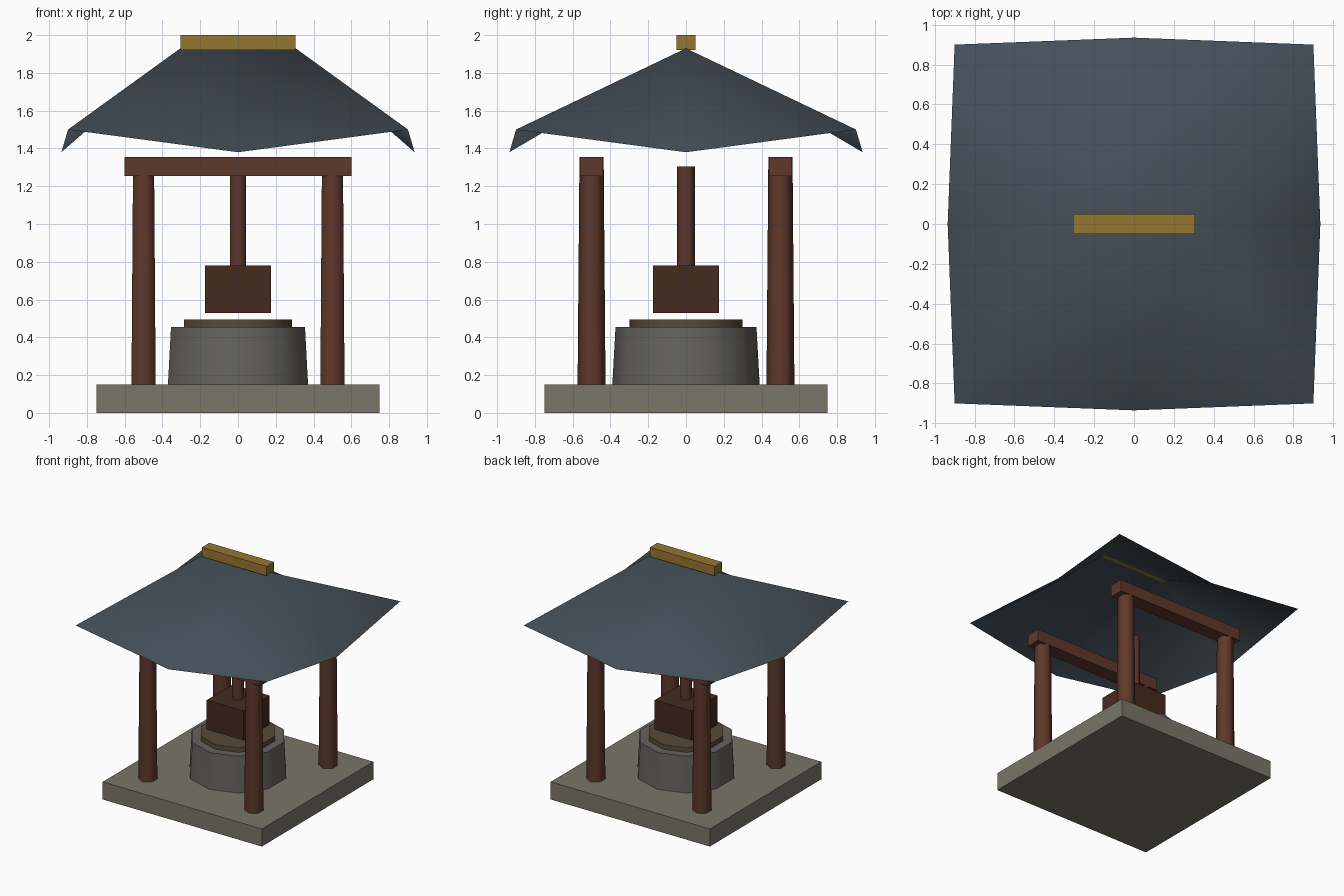
import bpy, math

if "Cube" in bpy.data.objects:
    bpy.data.objects.remove(bpy.data.objects["Cube"])

def mat(name, rgb):
    m = bpy.data.materials.new(name)
    m.diffuse_color = (*rgb, 1)
    m.use_nodes = True
    m.node_tree.nodes["Principled BSDF"].inputs["Base Color"].default_value = m.diffuse_color
    return m

STONE = mat("pale_stone", (0.19, 0.18, 0.14))
GREY = mat("grey_stone", (0.13, 0.125, 0.11))
RIM = mat("rim_brown", (0.095, 0.07, 0.04))
WOOD = mat("red_wood", (0.115, 0.04, 0.024))
DARK = mat("dark_wood", (0.06, 0.024, 0.013))
SLATE = mat("slate", (0.06, 0.08, 0.1))
GOLD = mat("gold", (0.3, 0.18, 0.03))

def box(name, x, y, z0, z1, hx, hy, m):
    bpy.ops.mesh.primitive_cube_add(size=2, location=(x, y, (z0 + z1) / 2))
    o = bpy.context.object
    o.name = name
    o.scale = (hx, hy, (z1 - z0) / 2)
    bpy.ops.object.transform_apply(location=False, rotation=False, scale=True)
    o.data.materials.append(m)
    return o

def prism(name, sides, x, y, z0, z1, r0, r1, m):
    bpy.ops.mesh.primitive_cone_add(vertices=sides, radius1=r0, radius2=r1,
                                    depth=z1 - z0, location=(x, y, (z0 + z1) / 2))
    o = bpy.context.object
    o.name = name
    o.data.materials.append(m)
    bpy.ops.object.shade_smooth_by_angle(angle=math.radians(65))
    return o

# stone plinth and mortar
box("plinth", 0, 0, 0, 0.15, 0.75, 0.75, STONE)
prism("mortar", 10, 0, 0, 0.15, 0.455, 0.39, 0.373, GREY)
prism("mortar_rim", 10, 0, 0, 0.455, 0.495, 0.30, 0.30, RIM)

# hanging hammer block and its rod
box("hammer_block", 0, 0, 0.53, 0.78, 0.174, 0.174, DARK)
prism("hammer_rod", 6, 0, 0, 0.78, 1.305, 0.048, 0.048, WOOD)

# posts with a beam over each pair
for sy, row in ((-1, "front"), (1, "back")):
    for sx, side in ((-1, "left"), (1, "right")):
        prism(f"{row}_{side}_post", 6, sx * 0.5, sy * 0.5, 0.15, 1.355, 0.074, 0.064, WOOD)
    box(f"{row}_beam", 0, sy * 0.5, 1.255, 1.355, 0.6, 0.06, WOOD)

# hipped roof: single sheet with raised corners and dipping eave middles
c, e = 0.9, 0.935
verts = [(-0.305, 0, 1.93), (0.305, 0, 1.93),
         (-c, -c, 1.5), (0, -e, 1.38), (c, -c, 1.5), (e, 0, 1.38),
         (c, c, 1.5), (0, e, 1.38), (-c, c, 1.5), (-e, 0, 1.38)]
faces = [(0, 2, 3), (0, 3, 1), (1, 3, 4), (1, 4, 5), (1, 5, 6),
         (1, 6, 7), (1, 7, 0), (0, 7, 8), (0, 8, 9), (0, 9, 2)]
me = bpy.data.meshes.new("roof")
me.from_pydata(verts, [], faces)
me.polygons.foreach_set("use_smooth", [True] * len(faces))
me.materials.append(SLATE)
bpy.context.collection.objects.link(bpy.data.objects.new("roof", me))

# ridge cap
box("ridge_cap", 0, 0, 1.92, 2.0, 0.305, 0.05, GOLD)
